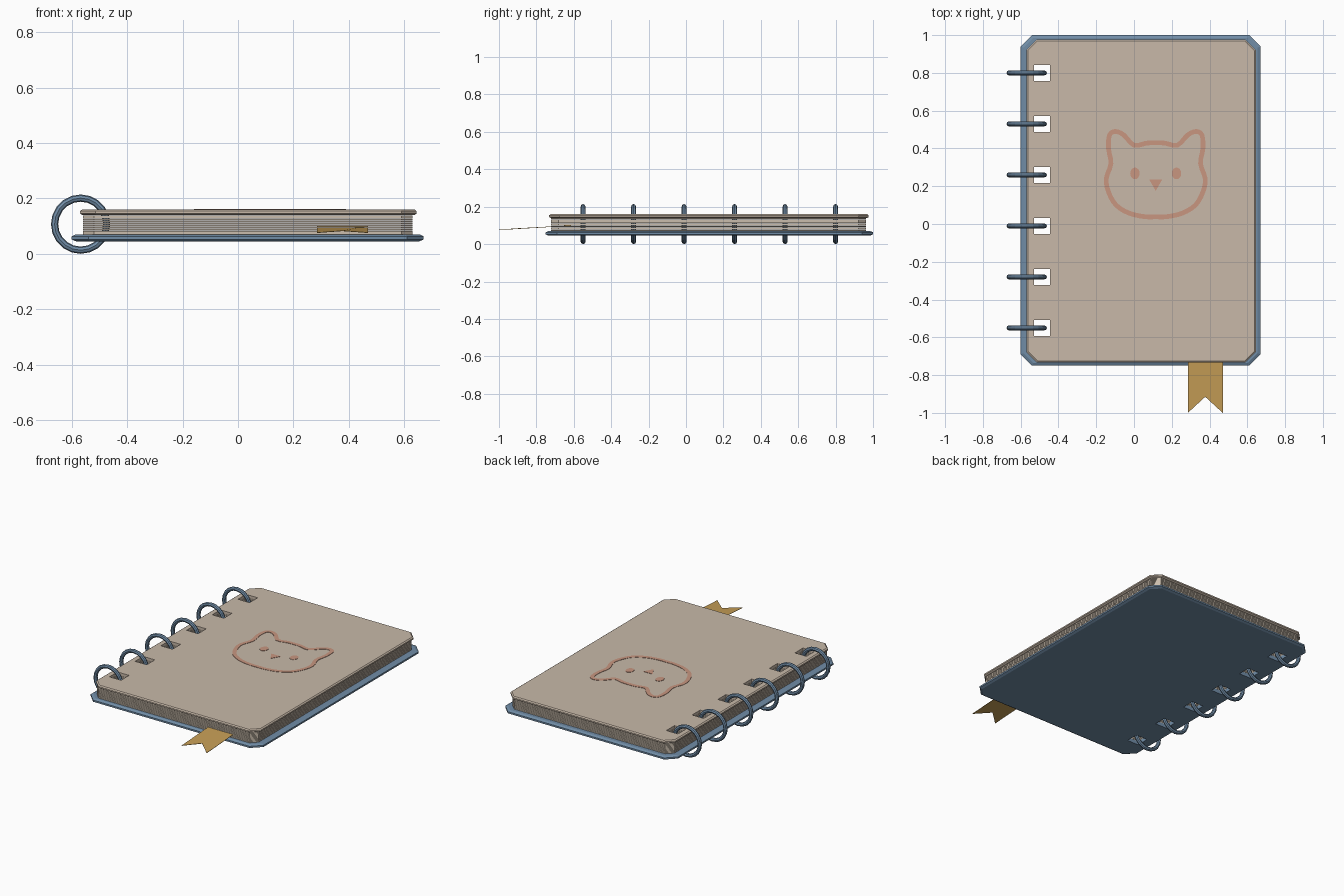
import bpy, bmesh, math
from mathutils import Vector, Matrix

if "Cube" in bpy.data.objects:
    bpy.data.objects.remove(bpy.data.objects["Cube"])


def material(name, rgb):
    m = bpy.data.materials.new(name)
    m.diffuse_color = (*rgb, 1)
    m.use_nodes = True
    m.node_tree.nodes["Principled BSDF"].inputs["Base Color"].default_value = m.diffuse_color
    return m


BLUE = material("slate blue", (0.165, 0.266, 0.386))
BEIGE = material("beige card", (0.58, 0.485, 0.395))
PAPER = material("paper", (0.60, 0.515, 0.42))
GOLD = material("gold ribbon", (0.565, 0.342, 0.093))
CORAL = material("faded coral", (0.58, 0.305, 0.216))

RING_Y = [0.80 - 0.27 * i for i in range(6)]
TOP = 0.16


def finish(name, bm, mat):
    bmesh.ops.recalc_face_normals(bm, faces=bm.faces)
    me = bpy.data.meshes.new(name)
    bm.to_mesh(me)
    bm.free()
    me.materials.append(mat)
    ob = bpy.data.objects.new(name, me)
    bpy.context.collection.objects.link(ob)
    return ob


def outline(x0, x1, y0, y1, c):
    """Rectangle with cut corners."""
    return [(x0 + c, y0), (x1 - c, y0), (x1, y0 + c), (x1, y1 - c),
            (x1 - c, y1), (x0 + c, y1), (x0, y1 - c), (x0, y0 + c)]


def add_slab(bm, bounds, c, profile):
    """Stack cut-corner outlines given as (inset, z) steps."""
    x0, x1, y0, y1 = bounds
    loops = []
    for d, z in profile:
        pts = outline(x0 + d, x1 - d, y0 + d, y1 - d, c - d * 0.586)
        loops.append([bm.verts.new((x, y, z)) for x, y in pts])
    for a, b in zip(loops, loops[1:]):
        for i in range(8):
            j = (i + 1) % 8
            bm.faces.new((a[i], a[j], b[j], b[i]))
    bm.faces.new(loops[0][::-1])
    bm.faces.new(loops[-1])


def add_prism(bm, pts, z0, z1):
    a = [bm.verts.new((x, y, z0)) for x, y in pts]
    b = [bm.verts.new((x, y, z1)) for x, y in pts]
    n = len(pts)
    for i in range(n):
        bm.faces.new((a[i], a[(i + 1) % n], b[(i + 1) % n], b[i]))
    bm.faces.new(a[::-1])
    bm.faces.new(b)


# Square punch for the binding holes
bm = bmesh.new()
for y in RING_Y:
    bmesh.ops.create_cube(bm, size=1, matrix=Matrix.Translation((-0.488, y, 0.1))
                          @ Matrix.Diagonal((0.085, 0.085, 0.4, 1)))
punch = finish("hole_punch", bm, BEIGE)
punch.hide_render = True
punch.hide_viewport = True


def punch_holes(ob):
    mod = ob.modifiers.new("holes", 'BOOLEAN')
    mod.operation = 'DIFFERENCE'
    mod.solver = 'EXACT'
    mod.object = punch


# Back cover
bm = bmesh.new()
add_slab(bm, (-0.60, 0.67, -0.75, 1.0), 0.06,
         [(0.015, 0.045), (0, 0.052), (0, 0.063), (0.015, 0.07)])
punch_holes(finish("back_cover", bm, BLUE))

# Front cover
bm = bmesh.new()
add_slab(bm, (-0.57, 0.645, -0.732, 0.977), 0.055,
         [(0.008, 0.14), (0, 0.145), (0, 0.154), (0.008, TOP)])
punch_holes(finish("front_cover", bm, BEIGE))

# Loose sheets between the covers
bm = bmesh.new()
for i in range(10):
    z = 0.0705 + i * 0.007
    add_slab(bm, (-0.56, 0.63, -0.722, 0.962), 0.04, [(0, z), (0, z + 0.0055)])
punch_holes(finish("pages", bm, PAPER))

# Binding rings
bm = bmesh.new()
SEG, SIDES, R, r = 20, 8, 0.094, 0.013
for y in RING_Y:
    grid = []
    for i in range(SEG):
        a = 2 * math.pi * i / SEG
        row = []
        for j in range(SIDES):
            b = 2 * math.pi * j / SIDES
            d = R + r * math.cos(b)
            row.append(bm.verts.new((-0.568 + d * math.cos(a), y + r * math.sin(b),
                                     0.107 + d * math.sin(a))))
        grid.append(row)
    for i in range(SEG):
        for j in range(SIDES):
            k, l = (i + 1) % SEG, (j + 1) % SIDES
            bm.faces.new((grid[i][j], grid[k][j], grid[k][l], grid[i][l]))
finish("binding_rings", bm, BLUE)

# Ribbon bookmark with a swallow tail, sloping down out of the pages
bm = bmesh.new()
add_prism(bm, [(0.285, -0.60), (0.285, -1.0), (0.377, -0.915), (0.47, -1.0), (0.47, -0.60)],
          -0.001, 0.001)
for v in bm.verts:
    v.co.z += 0.1 + min(0, v.co.y + 0.70) * 0.08
finish("bookmark", bm, GOLD)

# Cat face on the front cover: mirrored half outline, smoothed and widened
CX = 0.115
half = [(0, .43), (.05, .428), (.115, .417), (.17, .472), (.215, .49), (.245, .47),
        (.25, .40), (.237, .32), (.262, .24), (.25, .17), (.21, .10), (.14, .057),
        (.06, .039), (0, .038)]
ctrl = [Vector(p) for p in half] + [Vector((-x, y)) for x, y in half[-2:0:-1]]
n = len(ctrl)
path = []
for i in range(n):
    p0, p1, p2, p3 = (ctrl[(i + k) % n] for k in (-1, 0, 1, 2))
    for t in (0, 1 / 3, 2 / 3):
        path.append(0.5 * (2 * p1 + (p2 - p0) * t + (2 * p0 - 5 * p1 + 4 * p2 - p3) * t * t
                           + (3 * p1 - p0 - 3 * p2 + p3) * t ** 3))
bm = bmesh.new()
rows = []
n = len(path)
for i, p in enumerate(path):
    t = (path[(i + 1) % n] - path[i - 1]).normalized()
    side = Vector((-t.y, t.x)) * 0.0125
    rows.append([bm.verts.new((CX + q.x, q.y, z)) for q, z in
                 ((p - side, TOP - 0.001), (p - side, TOP + 0.002),
                  (p + side, TOP + 0.002), (p + side, TOP - 0.001))])
for i in range(n):
    a, b = rows[i], rows[(i + 1) % n]
    for j in range(4):
        k = (j + 1) % 4
        bm.faces.new((a[j], b[j], b[k], a[k]))
finish("cat_outline", bm, CORAL)

# Cat eyes and nose
bm = bmesh.new()
for s in (-1, 1):
    add_prism(bm, [(CX + s * 0.11 + 0.025 * math.cos(a * math.pi / 8),
                    0.268 + 0.031 * math.sin(a * math.pi / 8)) for a in range(16)],
              TOP - 0.001, TOP + 0.002)
add_prism(bm, [(CX - 0.034, 0.235), (CX, 0.175), (CX + 0.034, 0.235)], TOP - 0.001, TOP + 0.002)
finish("cat_eyes_and_nose", bm, CORAL)
